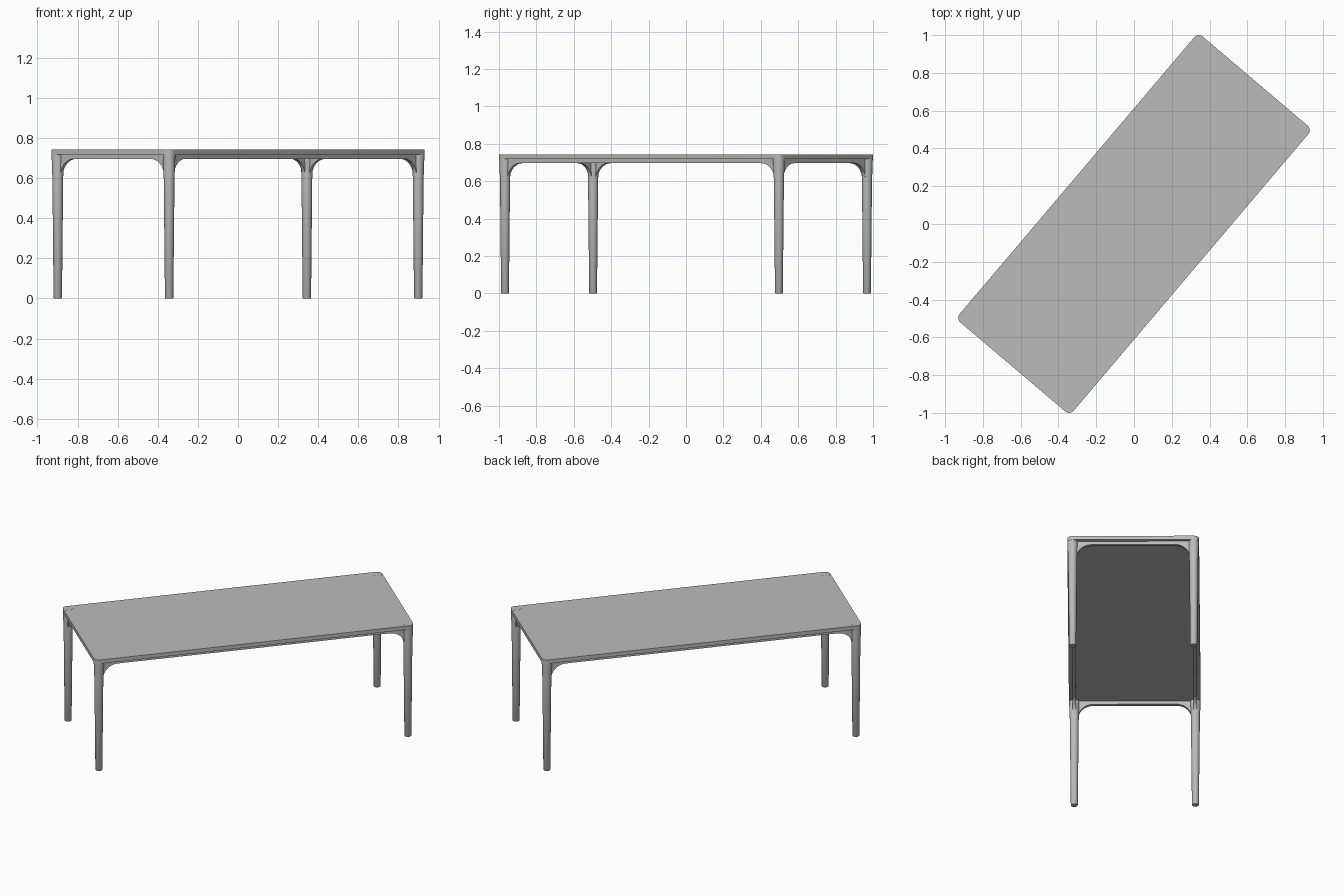
import bpy, bmesh, math
from mathutils import Matrix, Vector

if "Cube" in bpy.data.objects:
    bpy.data.objects.remove(bpy.data.objects["Cube"], do_unlink=True)

TURN = Matrix.Rotation(math.radians(49.7), 4, 'Z')
LEG_X, LEG_Y = 0.96, 0.364      # leg centres before the turn
CORNER = 0.032                  # tabletop corner radius
TOP, UNDER, APRON_LOW, BRACKET_LOW = 0.743, 0.718, 0.696, 0.61
APRON_HALF = 0.01

grey = bpy.data.materials.new("light_grey")
grey.use_nodes = True
colour = (0.5, 0.5, 0.5, 1)
grey.diffuse_color = colour
grey.node_tree.nodes["Principled BSDF"].inputs["Base Color"].default_value = colour


def finish(name, bm, placement):
    bmesh.ops.recalc_face_normals(bm, faces=bm.faces)
    mesh = bpy.data.meshes.new(name)
    bm.to_mesh(mesh)
    bm.free()
    mesh.materials.append(grey)
    obj = bpy.data.objects.new(name, mesh)
    bpy.context.collection.objects.link(obj)
    obj.matrix_world = TURN @ placement
    bpy.ops.object.select_all(action='DESELECT')
    obj.select_set(True)
    bpy.context.view_layer.objects.active = obj
    bpy.ops.object.shade_smooth_by_angle(angle=math.radians(35))
    return obj


def extrude_outline(points, direction):
    bm = bmesh.new()
    face = bm.faces.new([bm.verts.new(p) for p in points])
    moved = bmesh.ops.extrude_face_region(bm, geom=[face], use_keep_orig=True)
    verts = [v for v in moved["geom"] if isinstance(v, bmesh.types.BMVert)]
    bmesh.ops.translate(bm, verts=verts, vec=direction)
    return bm


# Tabletop: slab whose round corners wrap the legs
outline = []
for i, (sx, sy) in enumerate([(1, 1), (-1, 1), (-1, -1), (1, -1)]):
    for k in range(13):
        a = math.radians(90 * i + 7.5 * k)
        outline.append((sx * LEG_X + CORNER * math.cos(a),
                        sy * LEG_Y + CORNER * math.sin(a), UNDER))
finish("tabletop", extrude_outline(outline, Vector((0, 0, TOP - UNDER))), Matrix())

# Legs: tapered round posts reaching through the tabletop
LEG_PROFILE = [(0, 0.019), (0.003, 0.021), (0.6, 0.027), (0.71, 0.031), (TOP + 0.0005, 0.031)]
SIDES = 32


def leg(name, x, y):
    bm = bmesh.new()
    rings = []
    for z, r in LEG_PROFILE:
        rings.append([bm.verts.new((r * math.cos(math.tau * k / SIDES),
                                    r * math.sin(math.tau * k / SIDES), z))
                      for k in range(SIDES)])
    for low, high in zip(rings, rings[1:]):
        for k in range(SIDES):
            n = (k + 1) % SIDES
            bm.faces.new((low[k], low[n], high[n], high[k]))
    bm.faces.new(rings[0][::-1])
    bm.faces.new(rings[-1])
    finish(name, bm, Matrix.Translation((x, y, 0)))


for end, sx in (("back", 1), ("front", -1)):
    for side, sy in (("right", -1), ("left", 1)):
        leg(f"{end}_{side}_leg", sx * LEG_X, sy * LEG_Y)


# Aprons: thin rails that sweep down into curved brackets at the legs
def apron(name, half, placement):
    curve = []
    for k in range(13):
        a = math.radians(7.5 * k)
        curve.append((half - 0.115 + 0.09 * math.cos(a),
                      BRACKET_LOW + (APRON_LOW - BRACKET_LOW) * math.sin(a)))
    right = [(half, UNDER), (half, BRACKET_LOW)] + curve
    profile = right + [(-x, z) for x, z in reversed(right)]
    bm = extrude_outline([(x, -APRON_HALF, z) for x, z in profile],
                         Vector((0, 2 * APRON_HALF, 0)))
    finish(name, bm, placement)


for side, s in (("right", -1), ("left", 1)):
    apron(f"long_{side}_apron", LEG_X, Matrix.Translation((0, s * LEG_Y, 0)))
for end, s in (("back", 1), ("front", -1)):
    apron(f"short_{end}_apron", LEG_Y,
          Matrix.Translation((s * LEG_X, 0, 0)) @ Matrix.Rotation(math.pi / 2, 4, 'Z'))
